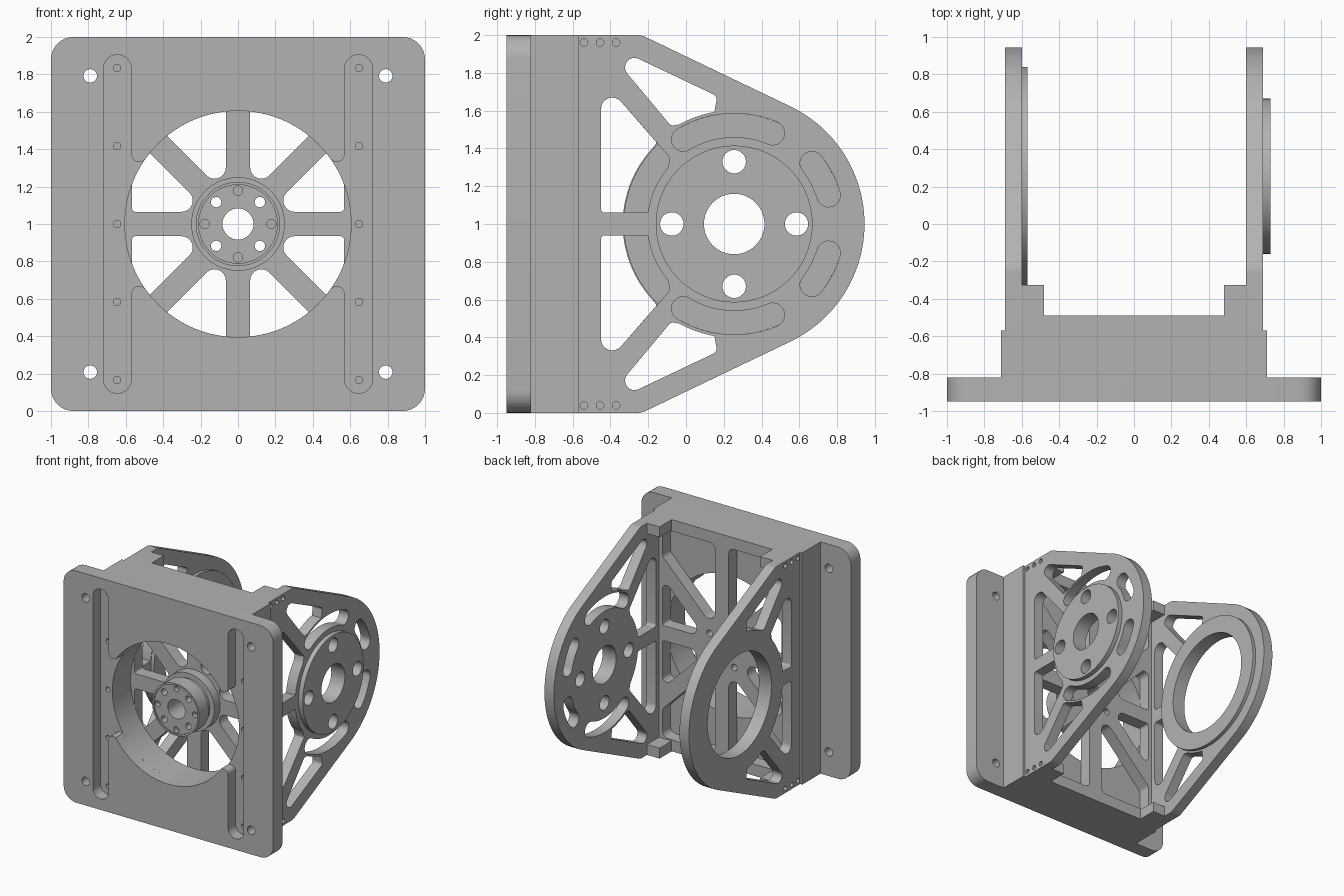
import bpy, bmesh
from math import sin, cos, radians, pi
from mathutils import Vector

if "Cube" in bpy.data.objects:
    bpy.data.objects.remove(bpy.data.objects["Cube"])

grey = bpy.data.materials.new("machined grey")
grey.use_nodes = True
grey.diffuse_color = (0.45, 0.45, 0.45, 1)
grey.node_tree.nodes["Principled BSDF"].inputs["Base Color"].default_value = (0.45, 0.45, 0.45, 1)


def arc(r, a, b, n=24, cx=0, cy=0):
    """Points on an arc from angle a to b in degrees."""
    return [(cx + r * cos(radians(a + (b - a) * i / n)),
             cy + r * sin(radians(a + (b - a) * i / n))) for i in range(n + 1)]


def circle(r, cx=0, cy=0, n=64):
    return arc(r, 0, 360, n, cx, cy)[:-1]


def rounded(corners, steps=8):
    """Outline whose corners (u, v, radius) are filleted; radius is optional."""
    out = []
    for i, c in enumerate(corners):
        p = Vector(c[:2])
        r = c[2] if len(c) > 2 else 0
        if not r:
            out.append(tuple(p))
            continue
        d1 = (Vector(corners[i - 1][:2]) - p).normalized()
        d2 = (Vector(corners[(i + 1) % len(corners)][:2]) - p).normalized()
        half = d1.angle(d2) / 2
        mid = (d1 + d2).normalized()
        centre = p + mid * (r / sin(half))
        sweep = pi / 2 - half
        side = Vector((-mid.y, mid.x))
        if side.dot(d1) < 0:
            side = -side
        for k in range(steps + 1):
            t = sweep * (1 - 2 * k / steps)
            out.append(tuple(centre - mid * (r * cos(t)) + side * (r * sin(t))))
    return out


def flip(loop, su, sv):
    return [(u * su, v * sv) for u, v in loop]


def rect(x, z, r=0):
    return rounded([(-x, -z, r), (x, -z, r), (x, z, r), (-x, z, r)])


def slab(name, loops, axis, lo, hi, u0=0):
    """Extrude an outline with holes along an axis; v is centred on z = 1."""
    curve = bpy.data.curves.new(name, "CURVE")
    curve.dimensions = "2D"
    curve.fill_mode = "BOTH"
    curve.extrude = (hi - lo) / 2
    for loop in loops:
        s = curve.splines.new("POLY")
        s.points.add(len(loop) - 1)
        for pt, (u, v) in zip(s.points, loop):
            pt.co = (u, v, 0, 1)
        s.use_cyclic_u = True
    tmp = bpy.data.objects.new(name + " outline", curve)
    bpy.context.collection.objects.link(tmp)
    dg = bpy.context.evaluated_depsgraph_get()
    mesh = bpy.data.meshes.new_from_object(tmp.evaluated_get(dg))
    bpy.data.objects.remove(tmp)
    bm = bmesh.new()
    bm.from_mesh(mesh)
    bmesh.ops.remove_doubles(bm, verts=bm.verts, dist=1e-5)
    for vert in bm.verts:
        u, v, w = vert.co
        w += (lo + hi) / 2
        vert.co = (u + u0, w, v + 1) if axis == "y" else (w, u + u0, v + 1)
    bmesh.ops.recalc_face_normals(bm, faces=bm.faces)
    bm.to_mesh(mesh)
    bm.free()
    mesh.materials.clear()
    mesh.materials.append(grey)
    ob = bpy.data.objects.new(name, mesh)
    bpy.context.collection.objects.link(ob)
    bpy.ops.object.select_all(action="DESELECT")
    ob.select_set(True)
    bpy.context.view_layer.objects.active = ob
    bpy.ops.object.shade_smooth_by_angle(angle=radians(30))
    return ob


QUADS = [(1, 1), (-1, 1), (-1, -1), (1, -1)]

# Base plate: bore merged with the two long screw channels at the front
bore = 0.605
plate = rect(1, 1, 0.12)
corner_holes = [circle(0.036, 0.79 * a, 0.792 * b, 24) for a, b in QUADS]
screws = [circle(0.02, 0.647 * s, 0.417 * k, 20) for s in (1, -1) for k in range(-2, 3)]
channel = (arc(0.04, 270, 360, 6, 0.53, 0.372) + arc(0.075, 180, 0, 16, 0.645, 0.83))
right_side = channel + flip(channel, 1, -1)[::-1]
opening = (right_side + arc(bore, -34, -146, 40)
           + flip(right_side, -1, 1)[::-1] + arc(bore, 146, 34, 40))
slab("base_plate_front", [plate, opening] + corner_holes, "y", -0.95, -0.85)
slab("base_plate_back", [plate, circle(bore, n=96)] + corner_holes + screws, "y", -0.85, -0.82)

# Block behind the plate, with the bore running through it
slab("mount_block", [rect(0.71, 1), circle(bore, n=96)] + screws, "y", -0.82, -0.60)

# Spoked web closing the back of the block
w, k = 0.065, 0.065 * 2 ** 0.5
side_win = rounded([(w + k, w, 0.06), (0.567, w, 0.02), (0.567, 0.567 - k, 0.04)])
tall_win = rounded([(w, w + k, 0.06), (0.567, 0.567 + k, 0.05), (0.567, 0.9, 0.05), (w, 0.9, 0.05)])
web_holes = [flip(win, a, b) for win in (side_win, tall_win) for a, b in QUADS]
through = [circle(0.083, n=40)] + [circle(0.028, 0.117 * a, 0.117 * b, 20) for a, b in QUADS]
slab("spoked_web_front", [rect(0.71, 1)] + web_holes + through, "y", -0.60, -0.57)
slab("spoked_web_back", [rect(0.6, 1)] + web_holes + through, "y", -0.57, -0.49)

# Hub standing forward from the web
blind = [circle(0.025, 0.178 * a, 0.178 * b, 20) for a, b in [(1, 0), (0, 1), (-1, 0), (0, -1)]]
slab("hub_flange", [circle(0.25)] + through, "y", -0.68, -0.60)
slab("hub_neck", [circle(0.207)] + through, "y", -0.72, -0.68)
slab("hub_body", [circle(0.225)] + through, "y", -0.80, -0.72)
slab("hub_face", [circle(0.225)] + through + blind, "y", -0.84, -0.80)
slab("hub_rim", [circle(0.225), circle(0.21)], "y", -0.85, -0.84)

# Ears at the four corners that the side plates screw to
for a, b in QUADS:
    ear = [(0.48 * a, 0.91 * b), (0.6 * a, 0.91 * b), (0.6 * a, b), (0.48 * a, b)]
    slab("ear", [ear], "y", -0.49, -0.325)

# Side plates, laid out around the pivot axis
PIVOT = 0.255
outline = rounded([(-0.825, -1), (-0.49, -1, 0.1)] + arc(0.69, -64.6, 64.6, 64)
                  + [(-0.49, 1, 0.1), (-0.825, 1)])
ear_screws = [circle(0.02, y - PIVOT, 0.96 * s, 20) for y in (-0.54, -0.455, -0.37) for s in (1, -1)]
top_win = rounded([(-0.712, 0.972, 0.05), (-0.09, 0.677, 0.03)] + arc(0.602, 100, 119, 8)
                  + [(-0.335, 0.52, 0.03)])


def rear_window(r, start, end, corner):
    return rounded([(-0.705, 0.77, 0.06), (-0.705, 0.06, 0.02)] + arc(r, start, end, 12) + [corner])


def arc_slot(a, b, r=0.5225, h=0.0625):
    ca, cb = arc(r, a, b, 1)
    return (arc(r + h, a, b) + arc(h, b, b + 180, 12, *cb)[1:-1]
            + arc(r - h, b, a) + arc(h, a + 180, a + 360, 12, *ca)[1:-1])


def both(loops):
    return [flip(l, 1, s) for l in loops for s in (1, -1)]


bolts = [circle(0.062, 0.33 * a, 0.33 * b, 32) for a, b in [(1, 0), (0, 1), (-1, 0), (0, -1)]]
disc_holes = [circle(0.16)] + bolts
left_cut = both([top_win, rear_window(0.46, 172.5, 140, (-0.34, 0.35, 0.02)),
                 arc_slot(67, 121), arc_slot(17, 38)])
slab("left_side_plate", [outline] + left_cut + disc_holes + ear_screws, "x", 0.6, 0.69, PIVOT)
slab("left_drive_disc", [circle(0.415, n=96)] + disc_holes, "x", 0.69, 0.73, PIVOT)

right_cut = both([top_win, rear_window(0.59, 174, 137, (-0.41, 0.43, 0.01))])
slab("right_side_plate", [outline, circle(0.435, n=96)] + right_cut + ear_screws,
     "x", -0.69, -0.6, PIVOT)
slab("right_bearing_ring", [circle(0.585, n=96), circle(0.435, n=96)], "x", -0.61, -0.57, PIVOT)
